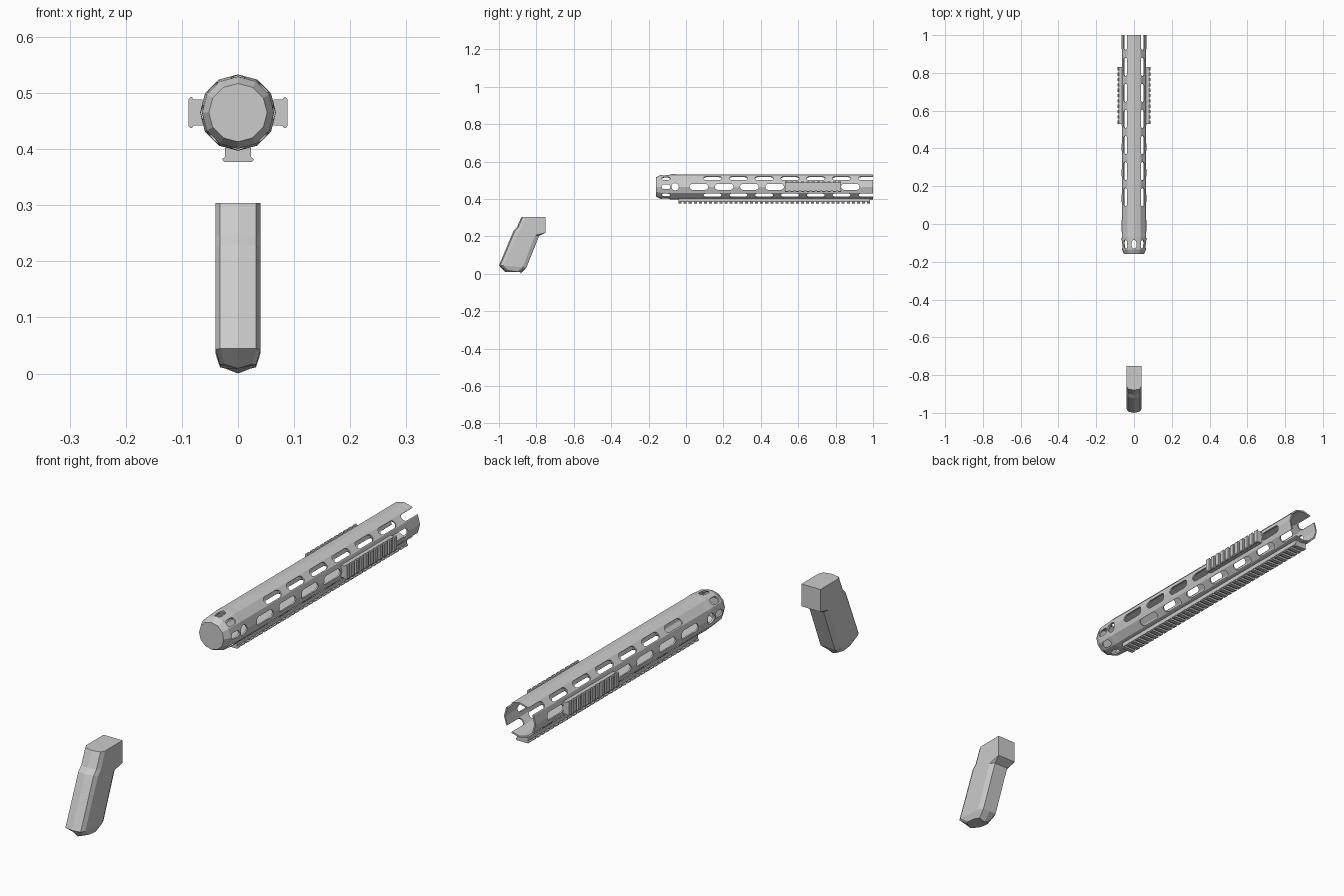
import bpy, bmesh
from math import cos, sin, pi, radians

if "Cube" in bpy.data.objects:
    bpy.data.objects.remove(bpy.data.objects["Cube"])

CZ = 0.465          # height of the tube axis


def to_object(name, bm):
    bmesh.ops.recalc_face_normals(bm, faces=bm.faces[:])
    me = bpy.data.meshes.new(name)
    bm.to_mesh(me)
    bm.free()
    ob = bpy.data.objects.new(name, me)
    bpy.context.collection.objects.link(ob)
    return ob


def loft(bm, rings, cap=True, closed=False):
    """Skin a list of equal-length point rings."""
    vs = [[bm.verts.new(p) for p in r] for r in rings]
    n = len(vs[0])
    pairs = list(zip(vs, vs[1:])) + ([(vs[-1], vs[0])] if closed else [])
    for a, b in pairs:
        for i in range(n):
            j = (i + 1) % n
            bm.faces.new((a[i], a[j], b[j], b[i]))
    if cap and not closed:
        bm.faces.new(vs[0][::-1])
        bm.faces.new(vs[-1])


def polar(deg, out, across, y):
    """Point at a distance out from the tube axis, in direction deg."""
    a = radians(deg)
    return (out * cos(a) - across * sin(a), y, CZ + out * sin(a) + across * cos(a))


# Handguard tube: twelve-sided hollow shell with a closed, tapered nose
def tube_ring(r, y):
    return [polar(30 * i, r, 0, y) for i in range(12)]


bm = bmesh.new()
profile = [(0.052, -0.16), (0.064, -0.135), (0.068, -0.07), (0.067, -0.045), (0.067, 1.0),
           (0.061, 1.0), (0.061, -0.045), (0.058, -0.13), (0.047, -0.153)]
loft(bm, [tube_ring(r, y) for r, y in profile])
handguard = to_object("handguard", bm)


# Cutters for the ventilation slots
def add_slot(bm, deg, yc, length, width):
    h, pts = width / 2, []
    for end in (1, -1):
        for k in range(7):
            t = -pi / 2 + pi * k / 6
            pts.append((end * -sin(t) * h, yc + end * (length / 2 - h + cos(t) * h)))
    loft(bm, [[polar(deg, r, u, y) for u, y in pts] for r in (0.04, 0.09)])


bm = bmesh.new()
for i in range(7):
    for deg in (45, 135, 225, 315):
        add_slot(bm, deg, 0.142 + 0.138 * i, 0.098, 0.028)
    for deg in (0, 180):
        add_slot(bm, deg, 0.069 + 0.135 * i, 0.1, 0.032)
for deg in range(0, 360, 45):
    add_slot(bm, deg, -0.107, 0.046, 0.025)
for deg in (0, 180):
    add_slot(bm, deg, -0.058, 0.0401, 0.04)
cutter = to_object("slot_cutter", bm)
cutter.hide_render = True
cutter.hide_viewport = True

mod = handguard.modifiers.new("slots", 'BOOLEAN')
mod.object = cutter
mod.operation = 'DIFFERENCE'
mod.solver = 'EXACT'


# Toothed accessory rails
def rail(name, deg, y0, y1, teeth):
    bm = bmesh.new()
    neck = [(0.063, -0.023), (0.081, -0.023), (0.081, 0.023), (0.063, 0.023)]
    tooth = [(0.079, -0.023), (0.082, -0.0275), (0.085, -0.0275), (0.088, -0.024),
             (0.088, 0.024), (0.085, 0.0275), (0.082, 0.0275), (0.079, 0.023)]
    loft(bm, [[polar(deg, o, u, y) for o, u in neck] for y in (y0, y1)])
    pitch = (y1 - y0) / (teeth - 0.4)
    for i in range(teeth):
        a = y0 + i * pitch
        loft(bm, [[polar(deg, o, u, y) for o, u in tooth] for y in (a, a + 0.6 * pitch)])
    return to_object(name, bm)


rail("right_rail", 0, 0.53, 0.83, 11)
rail("left_rail", 180, 0.53, 0.83, 11)
rail("bottom_rail", 270, -0.04, 0.985, 38)


# Grip: sections given as front point, back point, half width, back chamfer
def grip_ring(fy, fz, by, bz, w, chamfer, sag):
    half = [(0, fy, sag), (0.8 * w, fy + 0.007, 0), (w, fy + 0.023, 0),
            (w, by - chamfer, 0), (w - chamfer * 0.5, by, 0), (0, by, sag)]
    pts = half + [(-x, y, s) for x, y, s in half[-2:0:-1]]
    slope = (bz - fz) / (by - fy)
    return [(x, y, fz + (y - fy) * slope - s) for x, y, s in pts]


bm = bmesh.new()
loft(bm, [grip_ring(*s) for s in (
    (-0.965, 0.018, -0.885, 0.009, 0.032, 0.018, 0.009),
    (-1.0, 0.045, -0.853, 0.034, 0.04, 0.02, 0),
    (-0.922, 0.23, -0.785, 0.203, 0.04, 0.02, 0),
    (-0.905, 0.247, -0.752, 0.219, 0.04, 0.001, 0),
    (-0.88, 0.304, -0.752, 0.304, 0.04, 0.001, 0))])
to_object("grip", bm)
